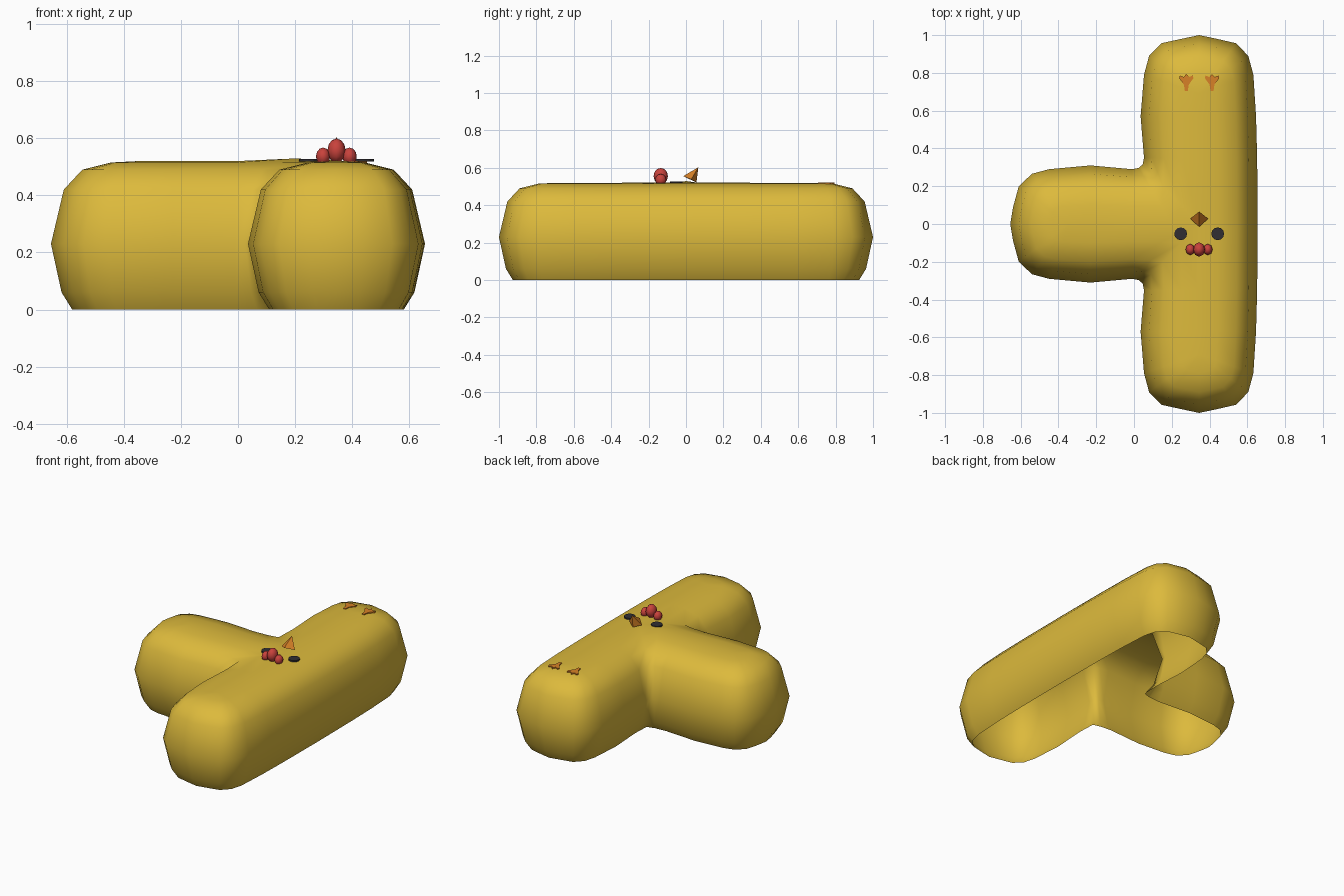
import bpy, bmesh, math
from mathutils import Vector

if "Cube" in bpy.data.objects:
    bpy.data.objects.remove(bpy.data.objects["Cube"])


def material(name, rgb):
    m = bpy.data.materials.new(name)
    m.diffuse_color = (*rgb, 1)
    m.use_nodes = True
    m.node_tree.nodes["Principled BSDF"].inputs["Base Color"].default_value = m.diffuse_color
    return m


YELLOW = material("warm yellow", (0.72, 0.49, 0.045))
RED = material("comb red", (0.58, 0.055, 0.045))
ORANGE = material("orange", (0.68, 0.22, 0.02))
DARK = material("eye dark", (0.03, 0.027, 0.032))


def finish(bm, name, mat, smooth=None):
    bmesh.ops.remove_doubles(bm, verts=bm.verts, dist=1e-5)
    bmesh.ops.recalc_face_normals(bm, faces=bm.faces)
    me = bpy.data.meshes.new(name)
    bm.to_mesh(me)
    bm.free()
    me.materials.append(mat)
    ob = bpy.data.objects.new(name, me)
    bpy.context.collection.objects.link(ob)
    if smooth:
        bpy.ops.object.select_all(action='DESELECT')
        bpy.context.view_layer.objects.active = ob
        ob.select_set(True)
        bpy.ops.object.shade_smooth_by_angle(angle=math.radians(smooth))
    return ob


def plate(name, pts, z0, z1, mat):
    bm = bmesh.new()
    lo = [bm.verts.new((x, y, z0)) for x, y in pts]
    hi = [bm.verts.new((x, y, z1)) for x, y in pts]
    bm.faces.new(lo[::-1])
    bm.faces.new(hi)
    n = len(pts)
    for i in range(n):
        bm.faces.new((lo[i], lo[(i + 1) % n], hi[(i + 1) % n], hi[i]))
    return finish(bm, name, mat)


# T-shaped hollow body: outline point, then the centre-line point it shrinks to
C = 0.345
half = [
    (0.655, 0, C, 0), (0.652, 0.35, C, 0.35), (0.646, 0.57, C, 0.57),
    (0.632, 0.79, C, 0.69), (0.605, 0.89, C, 0.69), (0.54, 0.957, C, 0.69),
    (0.44, 0.98, C, 0.69), (C, 1.0, C, 0.69), (0.25, 0.98, C, 0.69),
    (0.145, 0.957, C, 0.69), (0.08, 0.89, C, 0.69), (0.053, 0.79, C, 0.69),
    (0.035, 0.57, C, 0.57), (0.053, 0.35, C, 0.35), (0.046, 0.315, C, 0),
    (0.025, 0.297, 0.2, 0), (-0.01, 0.29, 0, 0), (-0.23, 0.31, -0.23, 0),
    (-0.45, 0.29, -C, 0), (-0.54, 0.266, -C, 0), (-0.61, 0.2, -C, 0),
    (-0.64, 0.09, -C, 0), (-0.655, 0, -C, 0)]
outline = half + [(x, -y, sx, -sy) for x, y, sx, sy in half[-2:0:-1]]
levels = [(0, 0.76), (0.06, 0.88), (0.23, 1), (0.42, 0.855),
          (0.49, 0.645), (0.515, 0.32), (0.52, 0)]
crown = {(C, 0): 0.522, (0.2, 0): 0.529}     # slight swell where the arms meet
bm = bmesh.new()
rings = []
for z, f in levels:
    ring = []
    for x, y, sx, sy in outline:
        h = crown.get((sx, abs(sy)), z) if f == 0 else z
        ring.append(bm.verts.new((sx + (x - sx) * f, sy + (y - sy) * f, h)))
    rings.append(ring)
n = len(outline)
for a, b in zip(rings, rings[1:]):
    for i in range(n):
        j = (i + 1) % n
        bm.faces.new((a[i], a[j], b[j], b[i]))
body = finish(bm, "body", YELLOW, 60)

# Comb: three faceted lobes
for name, x, r, z, h in (("comb_left", 0.298, 0.025, 0.536, 0.031),
                         ("comb_middle", C, 0.032, 0.556, 0.043),
                         ("comb_right", 0.391, 0.025, 0.536, 0.031)):
    bm = bmesh.new()
    bmesh.ops.create_uvsphere(bm, u_segments=8, v_segments=6, radius=1)
    for v in bm.verts:
        v.co = Vector((x + v.co.x * r, -0.135 + v.co.y * r * 1.2, z + v.co.z * h))
    finish(bm, name, RED, 60)

# Beak: four-sided pyramid leaning up and forward
bm = bmesh.new()
base = [bm.verts.new(p) for p in ((C, -0.015, 0.555), (C + 0.047, 0.028, 0.538),
                                  (C, 0.056, 0.522), (C - 0.047, 0.028, 0.538))]
tip = bm.verts.new((C, 0.066, 0.603))
bm.faces.new(base)
for i in range(4):
    bm.faces.new((base[i], base[(i + 1) % 4], tip))
finish(bm, "beak", ORANGE)

# Eyes and three-toed feet as thin plates
toes = [(-0.008, -0.045), (0.008, -0.045), (0.013, -0.012), (0.038, 0.022),
        (0.034, 0.036), (0.014, 0.028), (0, 0.044), (-0.014, 0.028),
        (-0.034, 0.036), (-0.038, 0.022), (-0.013, -0.012)]
for side, s in (("left", -1), ("right", 1)):
    ex = C + s * 0.098
    circle = [(ex + 0.034 * math.cos(k * math.pi / 6), -0.052 + 0.034 * math.sin(k * math.pi / 6))
              for k in range(12)]
    plate("eye_" + side, circle, 0.5185, 0.528, DARK)
    plate("foot_" + side, [(C + s * 0.068 + x, 0.75 + y) for x, y in toes],
          0.513, 0.5215, ORANGE)
